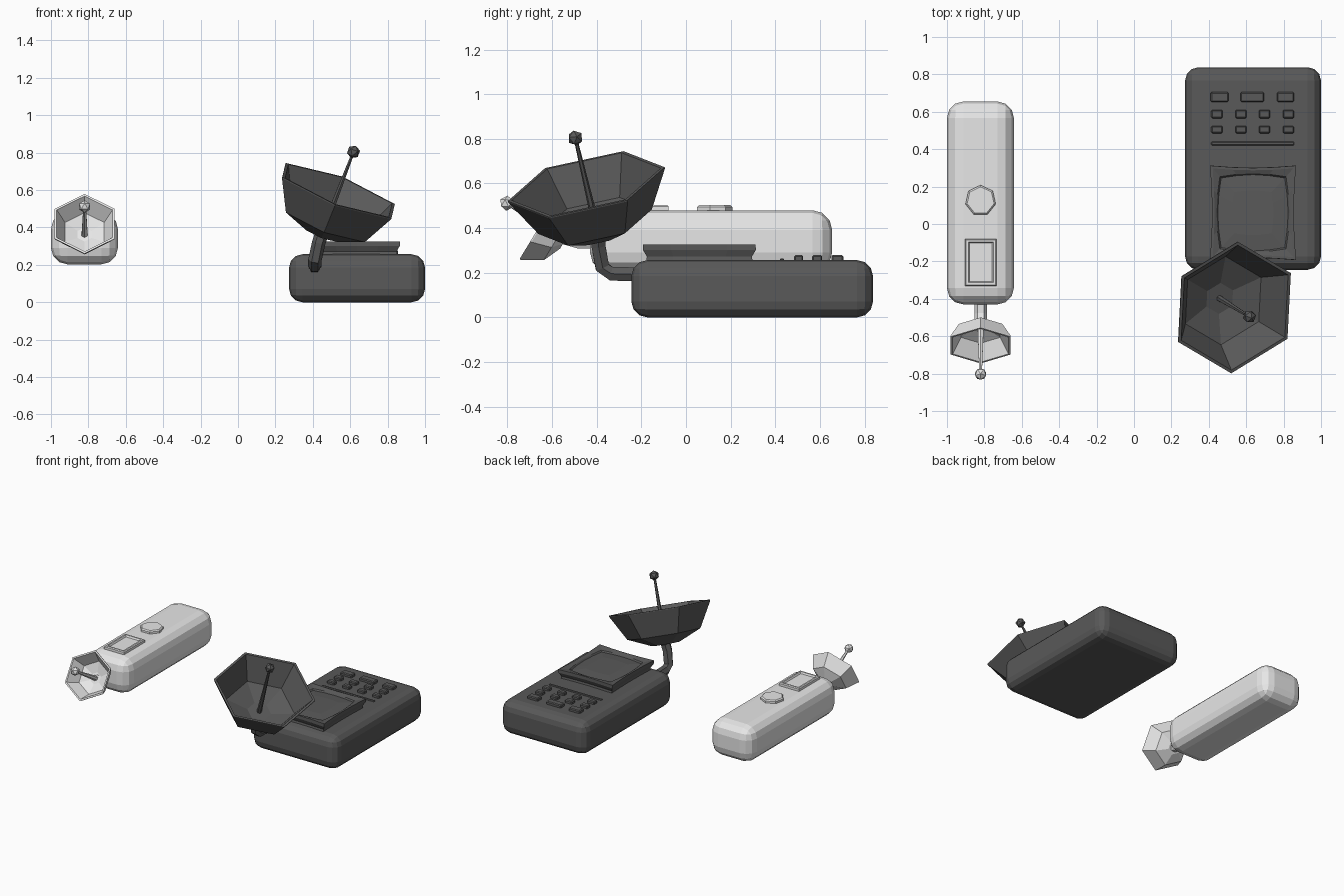
import bpy, bmesh, math
from mathutils import Vector, Matrix

if "Cube" in bpy.data.objects:
    bpy.data.objects.remove(bpy.data.objects["Cube"])


def material(name, v):
    m = bpy.data.materials.new(name)
    m.diffuse_color = (v, v, v, 1)
    m.use_nodes = True
    m.node_tree.nodes["Principled BSDF"].inputs["Base Color"].default_value = m.diffuse_color
    return m


DARK = material("dark_grey", 0.1)
LIGHT = material("light_grey", 0.8)


def finish(bm, name, mat):
    bmesh.ops.recalc_face_normals(bm, faces=bm.faces)
    me = bpy.data.meshes.new(name)
    bm.to_mesh(me)
    bm.free()
    me.materials.append(mat)
    ob = bpy.data.objects.new(name, me)
    bpy.context.collection.objects.link(ob)
    return ob


def box(name, mat, lo, hi, bevel=0, segments=1):
    lo, hi = Vector(lo), Vector(hi)
    bm = bmesh.new()
    bmesh.ops.create_cube(bm, size=1, matrix=Matrix.Translation((lo + hi) / 2)
                          @ Matrix.Diagonal((*(hi - lo), 1)))
    if bevel:
        bmesh.ops.bevel(bm, geom=bm.edges[:], offset=bevel, segments=segments,
                        profile=0.5, affect='EDGES')
    return finish(bm, name, mat)


def skin(name, mat, loops):
    """Closed solid through a stack of equal-length point loops."""
    bm = bmesh.new()
    rings = [[bm.verts.new(p) for p in lp] for lp in loops]
    n = len(rings[0])
    for a, b in zip(rings, rings[1:]):
        for i in range(n):
            j = (i + 1) % n
            bm.faces.new((a[i], a[j], b[j], b[i]))
    bm.faces.new(rings[0])
    bm.faces.new(rings[-1])
    return finish(bm, name, mat)


def frame(centre, n, up):
    n = Vector(n).normalized()
    u = Vector(up)
    u = (u - n * u.dot(n)).normalized()
    m = Matrix((u, n.cross(u), n)).transposed().to_4x4()
    m.translation = Vector(centre)
    return m


def lathe(name, mat, m, profile, sides):
    ang = [2 * math.pi * i / sides for i in range(sides)]
    return skin(name, mat, [[m @ Vector((r * math.cos(a), r * math.sin(a), z)) for a in ang]
                            for r, z in profile])


def tube(name, mat, pts, r, sides=6):
    pts = [Vector(p) for p in pts]
    loops = []
    for i, p in enumerate(pts):
        d = pts[min(i + 1, len(pts) - 1)] - pts[max(i - 1, 0)]
        m = frame(p, d, (1, 0, 0))
        loops.append([m @ Vector((r * math.cos(k * math.tau / sides),
                                  r * math.sin(k * math.tau / sides), 0)) for k in range(sides)])
    return skin(name, mat, loops)


def dish(prefix, mat, m, s, wall, ball_h, ball_r, rod_r):
    # six-sided bowl with an inner wall
    lathe(prefix + "_dish", mat, m,
          [(0.1 * s, -0.255 * s), (0.26 * s, -0.185 * s), (0.36 * s, -0.006), (0.36 * s, 0),
           (0.36 * s - wall, 0), (0.26 * s - wall, -0.185 * s + wall * 0.6),
           (0.085 * s, -0.255 * s + wall * 1.5)], 6)
    # tapered rod and faceted ball
    lathe(prefix + "_feed_rod", mat, m, [(rod_r, -0.25 * s), (0.008, ball_h)], 6)
    bm = bmesh.new()
    bmesh.ops.create_icosphere(bm, subdivisions=1, radius=ball_r,
                               matrix=m @ Matrix.Translation((0, 0, ball_h)))
    finish(bm, prefix + "_feed_ball", mat)


# ---- Large dark device ----
box("console_body", DARK, (0.273, -0.245, 0), (1.0, 0.838, 0.257), 0.072, 3)


def cushion(cx, cy, hx, hy, bulge, z, k=4):
    """Rectangle outline whose edges bow by the bulge amount."""
    pts = []
    corners = [(-1, -1), (1, -1), (1, 1), (-1, 1)]
    for c in range(4):
        (ax, ay), (bx, by) = corners[c], corners[(c + 1) % 4]
        for i in range(k):
            t = i / k
            x, y = ax + (bx - ax) * t, ay + (by - ay) * t
            b = bulge * math.sin(math.pi * t)
            if ax == bx:
                pts.append((cx + x * hx + ax * b, cy + y * hy, z))
            else:
                pts.append((cx + x * hx, cy + y * hy + ay * b, z))
    return pts


# raised screen with a flared, pinched surround and a bowed glass
skin("screen_surround", DARK, [cushion(0.636, 0.06, *p) for p in (
    (0.215, 0.24, -0.006, 0.245), (0.213, 0.235, -0.008, 0.272), (0.229, 0.253, -0.012, 0.302),
    (0.23, 0.252, -0.012, 0.326), (0.215, 0.237, -0.01, 0.326), (0.177, 0.193, 0.018, 0.318),
    (0.17, 0.186, 0.018, 0.308), (0.10, 0.11, 0.01, 0.315))])

# buttons: one row of three, two rows of four
rows = [(0.652, 0.705, [(0.41, 0.505), (0.57, 0.695), (0.765, 0.855)]),
        (0.565, 0.61, [(0.413, 0.474), (0.542, 0.602), (0.668, 0.728), (0.796, 0.855)]),
        (0.485, 0.525, [(0.413, 0.474), (0.542, 0.602), (0.668, 0.728), (0.796, 0.855)])]
for r, (y0, y1, spans) in enumerate(rows):
    for x0, x1 in spans:
        box(f"button_row_{r + 1}", DARK, (x0, y0, 0.25), (x1, y1, 0.279), 0.006)
box("divider_strip", DARK, (0.412, 0.421, 0.25), (0.856, 0.44, 0.264), 0.004)

# bent arm carrying the dish
tube("console_dish_arm", DARK, [(0.41, -0.2, 0.192), (0.41, -0.335, 0.196), (0.411, -0.375, 0.225),
                                (0.432, -0.392, 0.32), (0.448, -0.393, 0.365)], 0.036)
dish("console", DARK, frame((0.538, -0.447, 0.597), (0.35, -0.215, 0.912), (0.05, 0.974, 0.21)),
     1.0, 0.018, 0.227, 0.036, 0.018)

# ---- Small light device ----
box("handset_body", LIGHT, (-1.0, -0.43, 0.203), (-0.642, 0.655, 0.48), 0.088, 3)

# seven-sided button
lathe("handset_button", LIGHT, frame((-0.82, 0.125, 0.47), (0, 0, 1), (0, 1, 0)),
      [(0.083, 0), (0.083, 0.025), (0.074, 0.033)], 7)


# framed display with a recessed panel
skin("handset_display", LIGHT, [cushion(-0.819, -0.205, hx, hy, 0, z, 1) for hx, hy, z in (
    (0.084, 0.126, 0.47), (0.084, 0.126, 0.498), (0.078, 0.12, 0.504), (0.067, 0.109, 0.504),
    (0.061, 0.103, 0.491))])

# short neck and dish
tube("handset_dish_neck", LIGHT, [(-0.82, -0.40, 0.338), (-0.82, -0.48, 0.338),
                                  (-0.82, -0.55, 0.358)], 0.034)
dish("handset", LIGHT, frame((-0.82, -0.65, 0.42), (0, -0.857, 0.515), (0, 0.515, 0.857)),
     0.515, 0.013, 0.178, 0.034, 0.019)
